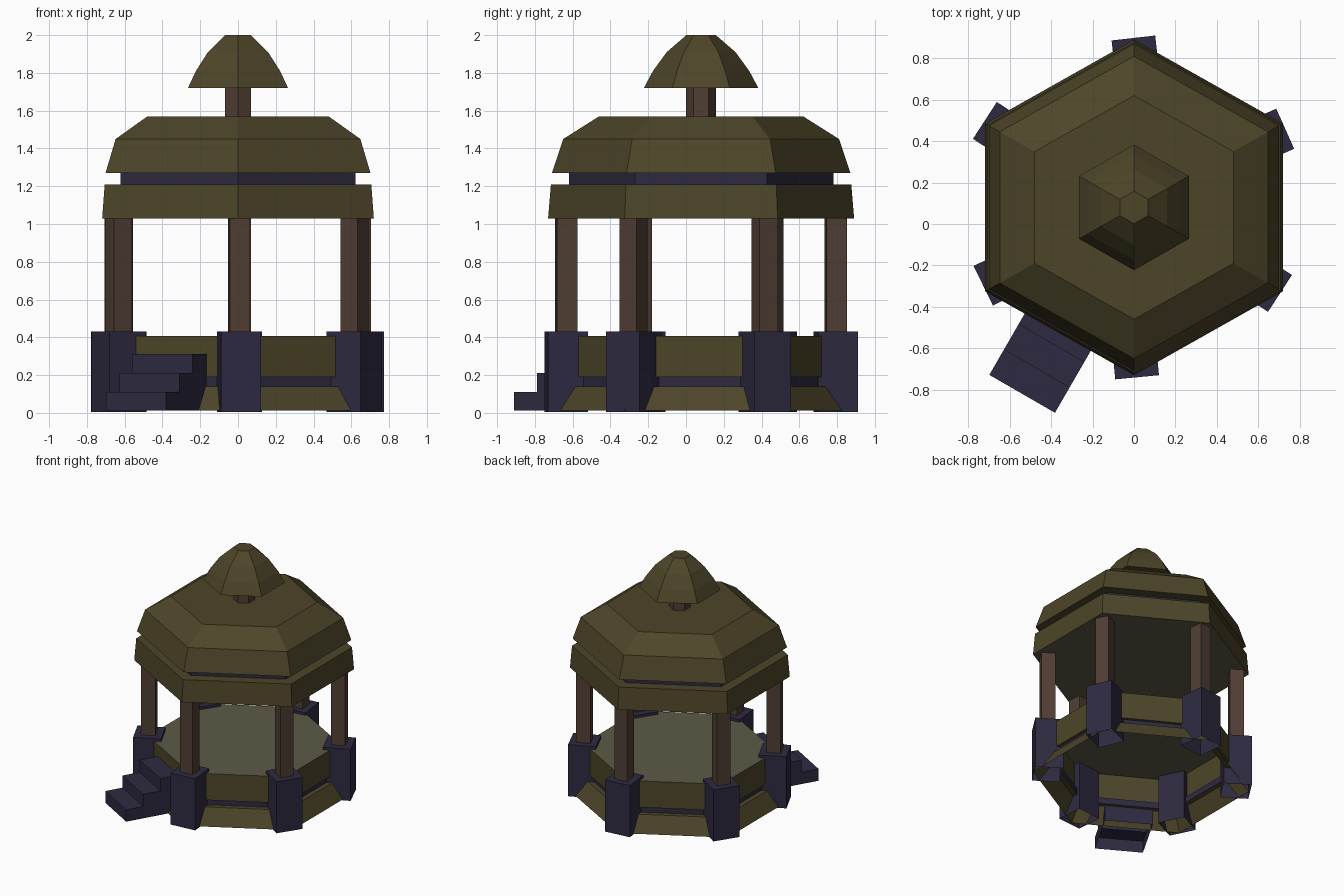
import bpy, bmesh, math
from mathutils import Matrix, Vector

if "Cube" in bpy.data.objects:
    bpy.data.objects.remove(bpy.data.objects["Cube"])

CY = 0.08      # centre of the hexagon in y
SX = 1.025     # plan is slightly wider than a regular hexagon


def material(name, rgb):
    m = bpy.data.materials.new(name)
    m.diffuse_color = (*rgb, 1)
    m.use_nodes = True
    m.node_tree.nodes["Principled BSDF"].inputs["Base Color"].default_value = m.diffuse_color
    return m


OLIVE = material("olive", (0.075, 0.060, 0.022))
NAVY = material("navy", (0.027, 0.023, 0.052))
BROWN = material("brown", (0.080, 0.048, 0.034))
FLOOR = material("pale_olive", (0.107, 0.102, 0.061))


def finish(bm, name, mat):
    bmesh.ops.recalc_face_normals(bm, faces=bm.faces)
    me = bpy.data.meshes.new(name)
    bm.to_mesh(me)
    bm.free()
    me.materials.append(mat)
    ob = bpy.data.objects.new(name, me)
    bpy.context.collection.objects.link(ob)
    return ob


def hex_shell(name, profile, mat, bottom=False, top=False, sx=SX):
    """Six-sided lathe of (radius, z) points, with optional end caps."""
    bm = bmesh.new()
    rings = []
    for r, z in profile:
        rings.append([bm.verts.new((sx * r * math.cos(math.radians(30 + 60 * i)),
                                    CY + r * math.sin(math.radians(30 + 60 * i)), z))
                      for i in range(6)])
    for a, b in zip(rings, rings[1:]):
        for i in range(6):
            j = (i + 1) % 6
            bm.faces.new((a[i], a[j], b[j], b[i]))
    if bottom:
        bm.faces.new(rings[0][::-1])
    if top:
        bm.faces.new(rings[-1])
    return finish(bm, name, mat)


def square_column(name, centre, angle, side, z0, z1, mat):
    """Upright square box, open underneath."""
    bm = bmesh.new()
    bmesh.ops.create_cube(bm, size=1, matrix=Matrix.Translation((*centre, (z0 + z1) / 2))
                          @ Matrix.Rotation(math.radians(angle), 4, 'Z')
                          @ Matrix.Diagonal((side, side, z1 - z0, 1)))
    base = [f for f in bm.faces if f.calc_center_median().z < z0 + 1e-4]
    bmesh.ops.delete(bm, geom=base, context='FACES_ONLY')
    return finish(bm, name, mat)


# Base: flared skirt, recessed band, upper wall and floor
hex_shell("base_skirt", [(0.81, 0.012), (0.725, 0.14), (0.68, 0.14)], OLIVE)
hex_shell("base_band", [(0.68, 0.14), (0.68, 0.19)], NAVY)
hex_shell("base_wall", [(0.68, 0.19), (0.708, 0.19), (0.708, 0.408)], OLIVE)
hex_shell("floor", [(0.708, 0.408)], FLOOR, top=True)

# Roof: ceiling, lower tier, recessed band, upper tier
hex_shell("ceiling", [(0.81, 1.03)], FLOOR, bottom=True)
hex_shell("lower_roof", [(0.81, 1.03), (0.795, 1.21), (0.70, 1.21)], OLIVE)
hex_shell("roof_band", [(0.70, 1.21), (0.70, 1.27)], NAVY)
hex_shell("upper_roof", [(0.70, 1.27), (0.79, 1.27), (0.73, 1.45), (0.54, 1.57)],
          OLIVE, top=True)

# Finial: short neck and small dome
hex_shell("finial_neck", [(0.08, 1.57), (0.08, 1.72)], BROWN, sx=1.0)
hex_shell("finial_dome", [(0.303, 1.72), (0.255, 1.81), (0.182, 1.91), (0.078, 2.0)],
          OLIVE, bottom=True, top=True, sx=1.01)

# Corner piers and posts: outer face midpoint and slightly uneven facing angle
corners = [(0.730, 0.460, 24), (-0.003, 0.898, 96.5), (-0.720, 0.500, 147),
           (-0.728, -0.298, 206), (0.015, -0.740, 275.4), (0.705, -0.335, 327)]
for n, (x, y, a) in enumerate(corners, 1):
    t = math.radians(a)
    c = (x - 0.106 * math.cos(t), y - 0.106 * math.sin(t))
    square_column(f"pier_{n}", c, a, 0.212, 0.005, 0.43, NAVY)
    square_column(f"post_{n}", c, a, 0.108, 0.43, 1.03, BROWN)

# Stairs: stepped side profile extruded across the width, open underneath
out = Vector((-0.5, -0.866, 0))
side = Vector((0.866, -0.5, 0))
front = Vector((-0.540, -0.820, 0))
steps = [(0, 0.012), (0, 0.11), (0.141, 0.11), (0.141, 0.21),
         (0.282, 0.21), (0.282, 0.312), (0.43, 0.312), (0.43, 0.012)]
bm = bmesh.new()
left, right = [[bm.verts.new(front - out * d + side * s + Vector((0, 0, z)))
                for d, z in steps] for s in (-0.183, 0.183)]
for i in range(len(steps) - 1):
    bm.faces.new((left[i], left[i + 1], right[i + 1], right[i]))
bm.faces.new(left)
bm.faces.new(right[::-1])
finish(bm, "stairs", NAVY)
